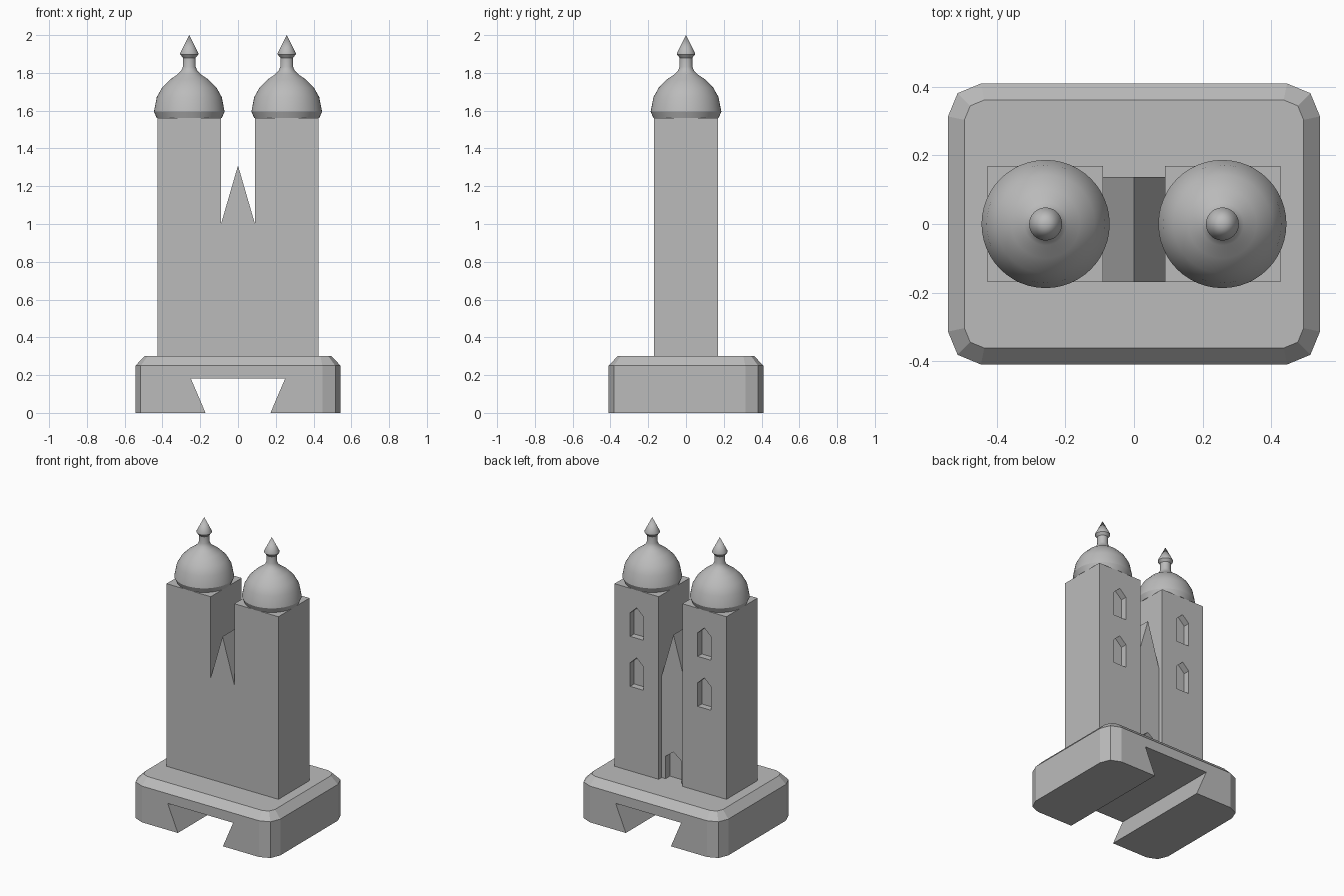
import bpy, bmesh, math

if "Cube" in bpy.data.objects:
    bpy.data.objects.remove(bpy.data.objects["Cube"])

stone = bpy.data.materials.new("grey_stone")
stone.diffuse_color = (0.5, 0.5, 0.5, 1)
stone.use_nodes = True
stone.node_tree.nodes["Principled BSDF"].inputs["Base Color"].default_value = stone.diffuse_color


def finish(bm, name):
    bmesh.ops.recalc_face_normals(bm, faces=bm.faces)
    mesh = bpy.data.meshes.new(name)
    bm.to_mesh(mesh)
    bm.free()
    mesh.materials.append(stone)
    obj = bpy.data.objects.new(name, mesh)
    bpy.context.collection.objects.link(obj)
    return obj


def prism(name, outline, y0, y1):
    """Extrude an (x, z) outline along y."""
    bm = bmesh.new()
    face = bm.faces.new([bm.verts.new((x, y0, z)) for x, z in outline])
    ext = bmesh.ops.extrude_face_region(bm, geom=[face])
    moved = [g for g in ext["geom"] if isinstance(g, bmesh.types.BMVert)]
    bmesh.ops.translate(bm, verts=moved, vec=(0, y1 - y0, 0))
    return finish(bm, name)


def cut(obj, cutter):
    mod = obj.modifiers.new("cut", 'BOOLEAN')
    mod.operation, mod.solver, mod.object = 'DIFFERENCE', 'EXACT', cutter
    bpy.context.view_layer.objects.active = obj
    bpy.ops.object.modifier_apply(modifier=mod.name)
    bpy.data.objects.remove(cutter)


def pointed(cx, half, bottom, shoulder, peak):
    """Outline of a pointed opening."""
    return [(cx - half, bottom), (cx + half, bottom), (cx + half, shoulder),
            (cx, peak), (cx - half, shoulder)]


def rounded_rect(hx, hy, r):
    pts = []
    for q, (sx, sy) in enumerate([(1, 1), (-1, 1), (-1, -1), (1, -1)]):
        for k in range(3):
            a = math.radians(90 * q + 45 * k)
            pts.append((sx * (hx - r) + r * math.cos(a),
                        sy * (hy - r) + r * math.sin(a)))
    return pts


# Base: plinth with clipped corners and a chamfered top
bm = bmesh.new()
rings = []
for hx, hy, r, z in [(.543, .41, .096, 0), (.543, .41, .096, .25),
                     (.495, .362, .058, .30)]:
    rings.append([bm.verts.new((x, y, z)) for x, y in rounded_rect(hx, hy, r)])
for a, b in zip(rings, rings[1:]):
    for i in range(12):
        j = (i + 1) % 12
        bm.faces.new((a[i], a[j], b[j], b[i]))
bm.faces.new(rings[0])
bm.faces.new(rings[-1])
base = finish(bm, "base")

# Dovetail slot through the base
slope = (.25 - .172) / .183
cut(base, prism("slot", [(-.172 + .1 * slope, -.1), (.172 - .1 * slope, -.1),
                         (.25, .183), (-.25, .183)], -.6, .6))

# Body: twin towers joined by a steep gabled wall
TX, HALF, IN = .258, .169, .09
right = [(TX + HALF, .30), (TX + HALF, 1.56), (IN, 1.56), (IN, 1.0)]
left = [(-x, z) for x, z in reversed(right)]
body = prism("twin_towers", right + [(0, 1.31)] + left, -HALF, HALF)

# Gable wall set back behind the tower faces, with a doorway
cut(body, prism("recess", [(-IN, .2), (IN, .2), (IN, 1.4), (-IN, 1.4)], .137, .3))
cut(body, prism("doorway", pointed(0, .06, .2, .455, .50), .09, .25))

# Pointed windows on the rear of both towers
for cx in (-TX, TX):
    for bottom in (.883, 1.228):
        cut(body, prism("window", pointed(cx, .05, bottom, bottom + .163,
                                          bottom + .21), .125, .3))

# Domes with finials
profile = [(0, 1.56), (.172, 1.56), (.187, 1.595), (.172, 1.672), (.144, 1.722),
           (.100, 1.766), (.062, 1.792), (.042, 1.812), (.034, 1.832),
           (.034, 1.88), (.048, 1.898), (.048, 1.904), (0, 2.0)]
for side, cx in (("left", -TX), ("right", TX)):
    bm = bmesh.new()
    vs = [bm.verts.new((r, 0, z)) for r, z in profile]
    es = [bm.edges.new(p) for p in zip(vs, vs[1:])]
    bmesh.ops.spin(bm, geom=vs + es, cent=(0, 0, 0), axis=(0, 0, 1),
                   angle=2 * math.pi, steps=48, use_duplicate=False)
    bmesh.ops.remove_doubles(bm, verts=bm.verts, dist=1e-4)
    dome = finish(bm, side + "_dome")
    dome.location.x = cx
    bpy.ops.object.select_all(action='DESELECT')
    dome.select_set(True)
    bpy.context.view_layer.objects.active = dome
    bpy.ops.object.shade_smooth_by_angle(angle=math.radians(30))
